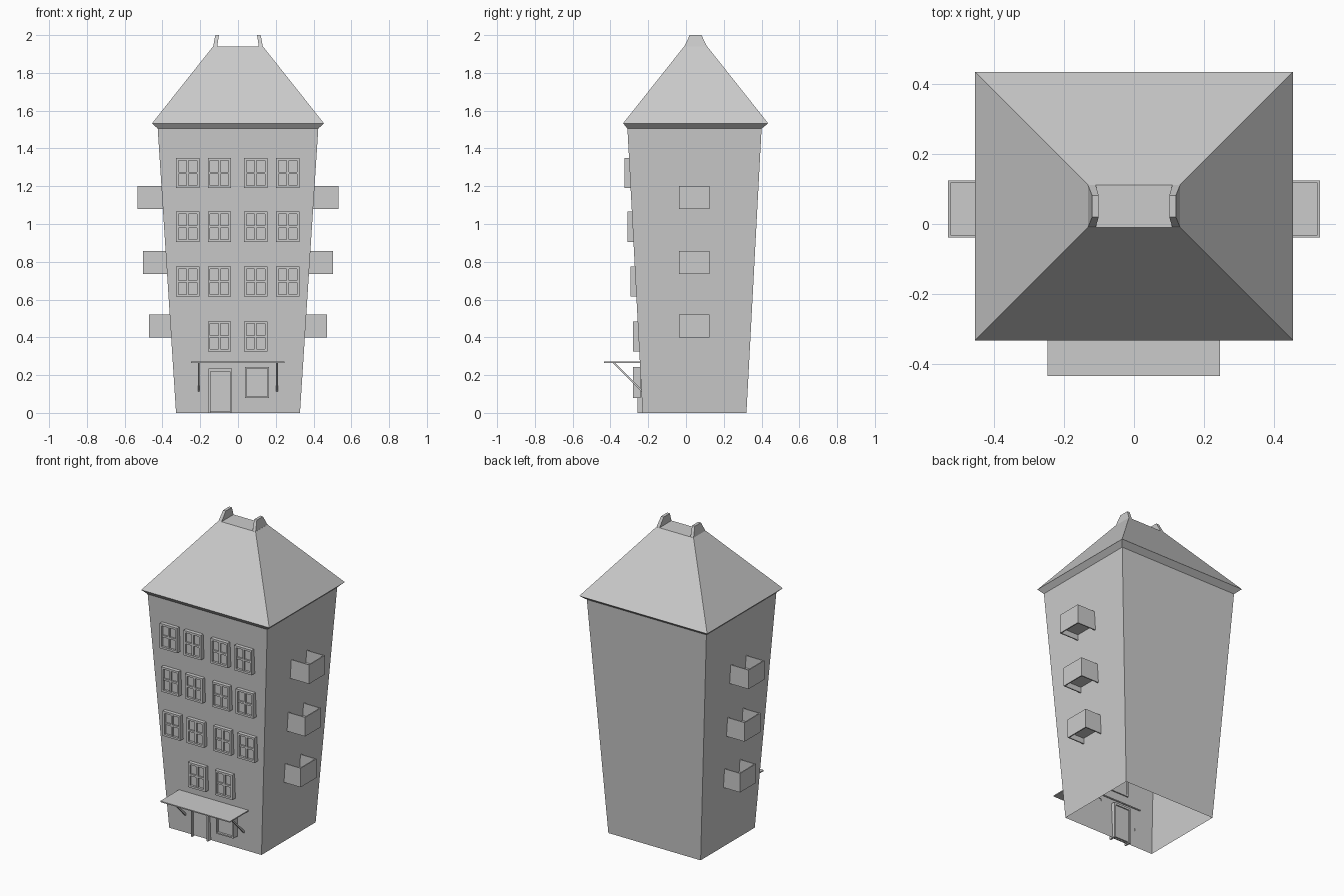
import bpy, bmesh, math
from mathutils import Vector

if "Cube" in bpy.data.objects:
    bpy.data.objects.remove(bpy.data.objects["Cube"])

def mesh_obj(name, bm):
    bmesh.ops.recalc_face_normals(bm, faces=bm.faces[:])
    me = bpy.data.meshes.new(name)
    bm.to_mesh(me)
    bm.free()
    ob = bpy.data.objects.new(name, me)
    bpy.context.collection.objects.link(ob)
    return ob

def add_box(bm, x0, x1, y0, y1, z0, z1):
    vs = bmesh.ops.create_cube(bm, size=1)["verts"]
    for v in vs:
        v.co = Vector((x1 if v.co.x > 0 else x0, y1 if v.co.y > 0 else y0, z1 if v.co.z > 0 else z0))

def loft(name, rings, cap_start=True, cap_end=True):
    """Join rectangles (x0, x1, y0, y1, z) into a shell."""
    bm = bmesh.new()
    loops = [[bm.verts.new(p) for p in ((a, c, z), (b, c, z), (b, d, z), (a, d, z))]
             for a, b, c, d, z in rings]
    for lo, hi in zip(loops, loops[1:]):
        for i in range(4):
            j = (i + 1) % 4
            bm.faces.new((lo[i], lo[j], hi[j], hi[i]))
    if cap_start:
        bm.faces.new(loops[0][::-1])
    if cap_end:
        bm.faces.new(loops[-1])
    return mesh_obj(name, bm)

def wall_y(z):
    return -0.23 - 0.08 * z / 1.505

def wall_x(z):
    return 0.328 + 0.097 * z / 1.505

# Flared walls (open underneath) and hipped roof with sloping eaves
loft("walls", [(-0.328, 0.328, -0.23, 0.32, 0), (-0.425, 0.425, -0.31, 0.40, 1.505)], False, False)
loft("roof", [(-0.425, 0.425, -0.31, 0.40, 1.505), (-0.455, 0.455, -0.333, 0.435, 1.533),
              (-0.132, 0.132, -0.01, 0.112, 1.94)], False, True)

# Upright gablets at both ends of the flat ridge
for s, side in ((-1, "left"), (1, "right")):
    a, b = sorted((s * 0.110, s * 0.132))
    c, d = sorted((s * 0.101, s * 0.120))
    loft("ridge_end_" + side, [(a, b, -0.01, 0.112, 1.938), (c, d, 0.02, 0.082, 2.0)])

# Framed windows
def window(name, x0, x1, z0, z1, front, cross=True, t=0.013, back=None):
    back = front + 0.04 if back is None else back
    bm = bmesh.new()
    add_box(bm, x0, x0 + t, front, back, z0, z1)
    add_box(bm, x1 - t, x1, front, back, z0, z1)
    add_box(bm, x0 + t, x1 - t, front, back, z1 - t, z1)
    add_box(bm, x0 + t, x1 - t, front, back, z0, z0 + t)
    add_box(bm, x0 + t, x1 - t, front + 0.014, back - 0.004, z0 + t, z1 - t)
    if cross:
        xm, zm = (x0 + x1) / 2, (z0 + z1) / 2
        add_box(bm, xm - 0.006, xm + 0.006, front + 0.004, back - 0.01, z0 + t, z1 - t)
        for a, b in ((x0 + t, xm - 0.006), (xm + 0.006, x1 - t)):
            add_box(bm, a, b, front + 0.004, back - 0.01, zm - 0.006, zm + 0.006)
    return mesh_obj(name, bm)

columns = (-0.267, -0.098, 0.093, 0.263)
for r, z in enumerate((0.325, 0.615, 0.905, 1.19)):
    for c, x in enumerate(columns):
        if r == 0 and c in (0, 3):
            continue
        window(f"window_{r}_{c}", x - 0.062, x + 0.062, z, z + 0.16, wall_y(z + 0.08) - 0.028)
window("shop_window", 0.038, 0.163, 0.08, 0.243, -0.28, cross=False, t=0.008)

# Front door with frame
bm = bmesh.new()
for a in (-0.155, -0.042):
    add_box(bm, a, a + 0.01, -0.258, -0.215, 0, 0.234)
add_box(bm, -0.145, -0.042, -0.258, -0.215, 0.22, 0.234)
mesh_obj("door_frame", bm)
bm = bmesh.new()
add_box(bm, -0.145, -0.042, -0.246, -0.222, 0.008, 0.22)
mesh_obj("door", bm)

# Canopy and its diagonal struts
bm = bmesh.new()
add_box(bm, -0.248, 0.246, -0.435, -0.238, 0.264, 0.271)
mesh_obj("canopy", bm)
for x, side in ((-0.208, "left"), (0.206, "right")):
    bm = bmesh.new()
    prof = ((-0.39, 0.266), (-0.376, 0.266), (-0.234, 0.124), (-0.234, 0.110))
    f = bm.faces.new([bm.verts.new((x - 0.005, y, z)) for y, z in prof])
    ext = bmesh.ops.extrude_face_region(bm, geom=[f])["geom"]
    bmesh.ops.translate(bm, vec=(0.01, 0, 0), verts=[v for v in ext if isinstance(v, bmesh.types.BMVert)])
    mesh_obj("canopy_strut_" + side, bm)

# Side balconies: thin parapets with a raised floor
for s, side in ((-1, "left"), (1, "right")):
    for i, (z, out) in enumerate(((0.40, 0.472), (0.735, 0.504), (1.08, 0.532))):
        bm = bmesh.new()
        inner, top, t = wall_x(z) - 0.004, z + 0.122, 0.007
        for y0, y1 in ((-0.038, -0.038 + t), (0.125 - t, 0.125)):
            add_box(bm, *sorted((s * inner, s * out)), y0, y1, z, top)
        add_box(bm, *sorted((s * (out - t), s * out)), -0.038 + t, 0.125 - t, z, top)
        add_box(bm, *sorted((s * inner, s * (out - t))), -0.038 + t, 0.125 - t, z + 0.035, z + 0.043)
        mesh_obj(f"balcony_{side}_{i}", bm)
